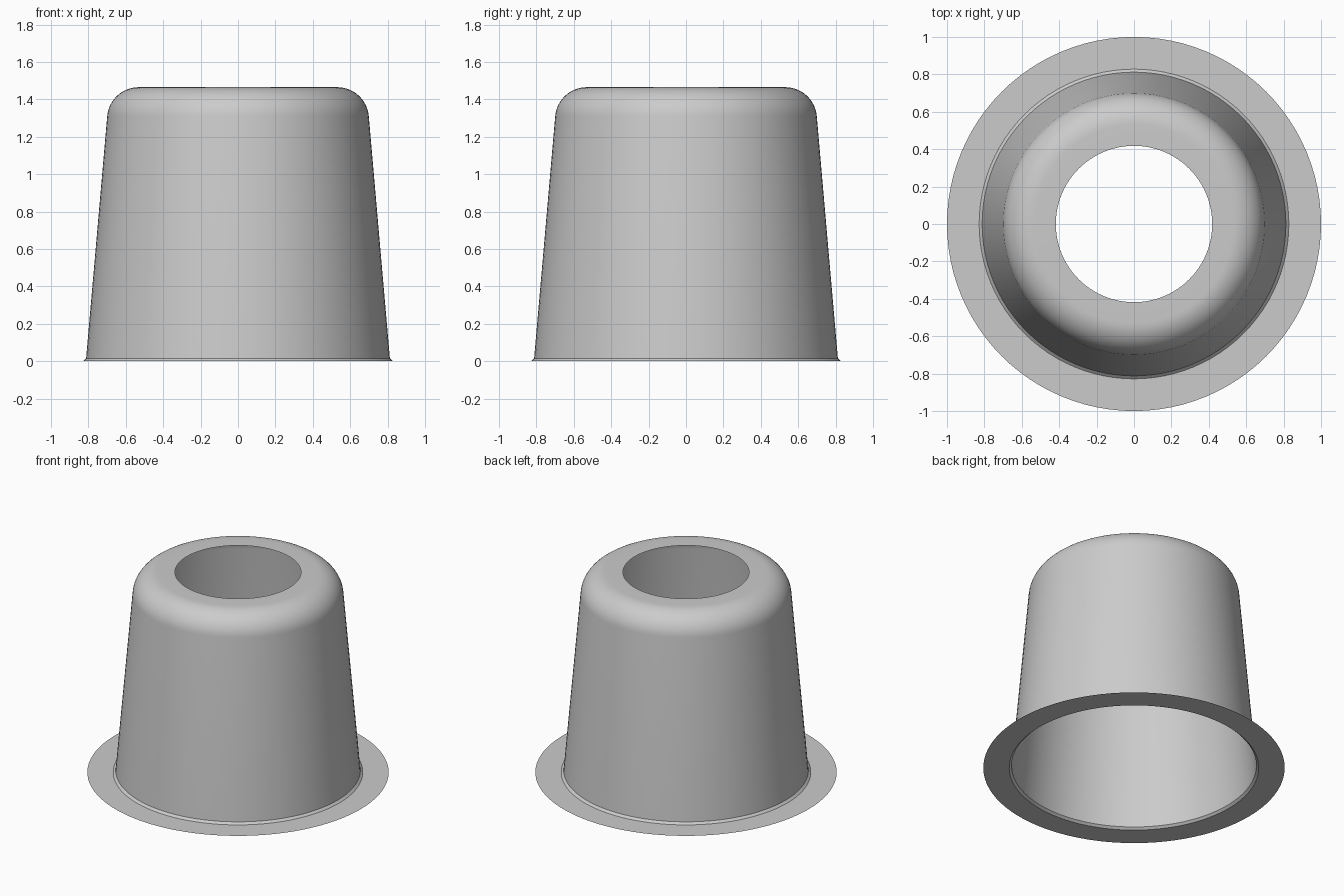
import bpy, bmesh
from math import sin, cos, pi, radians

SEGMENTS = 96

cube = bpy.data.objects.get("Cube")
if cube:
    bpy.data.objects.remove(cube, do_unlink=True)

# Plain grey material
grey = bpy.data.materials.new("plain_grey")
grey.use_nodes = True
colour = (0.6, 0.6, 0.6, 1)
grey.diffuse_color = colour
grey.node_tree.nodes["Principled BSDF"].inputs["Base Color"].default_value = colour

# Half section (radius, height): flange, small chamfer, tapered wall, rounded shoulder, hole
fillet, centre_r, centre_z, taper = 0.17, 0.53, 1.295, radians(4.8)
profile = [(1.0, 0.0), (0.828, 0.0), (0.812, 0.015)]
steps = 14
for i in range(steps + 1):
    a = taper + (pi / 2 - taper) * i / steps
    profile.append((centre_r + fillet * cos(a), centre_z + fillet * sin(a)))
profile.append((0.418, centre_z + fillet))

# Revolve the section into one thin open shell
bm = bmesh.new()
rings = []
for r, z in profile:
    rings.append([bm.verts.new((r * cos(2 * pi * k / SEGMENTS), r * sin(2 * pi * k / SEGMENTS), z))
                  for k in range(SEGMENTS)])
for low, high in zip(rings, rings[1:]):
    for k in range(SEGMENTS):
        n = (k + 1) % SEGMENTS
        bm.faces.new((low[k], low[n], high[n], high[k]))
mesh = bpy.data.meshes.new("flanged_sleeve")
bm.to_mesh(mesh)
bm.free()
mesh.materials.append(grey)

sleeve = bpy.data.objects.new("flanged_sleeve", mesh)
bpy.context.collection.objects.link(sleeve)
bpy.context.view_layer.objects.active = sleeve
sleeve.select_set(True)
bpy.ops.object.shade_smooth_by_angle(angle=radians(30))
